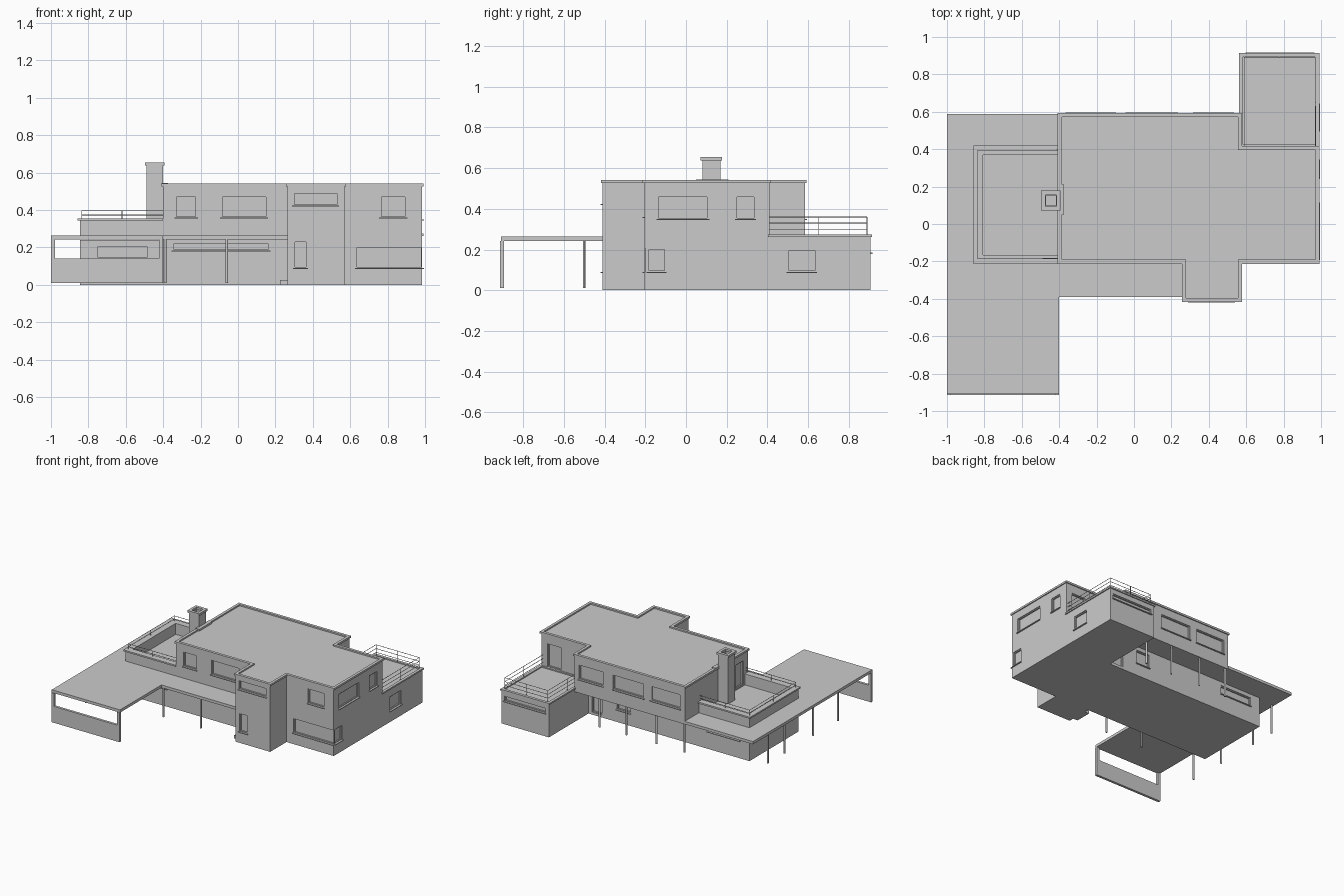
import bpy, bmesh
from mathutils import Vector

if "Cube" in bpy.data.objects:
    bpy.data.objects.remove(bpy.data.objects["Cube"])


def make(name, bm):
    bmesh.ops.recalc_face_normals(bm, faces=bm.faces)
    me = bpy.data.meshes.new(name)
    bm.to_mesh(me)
    bm.free()
    ob = bpy.data.objects.new(name, me)
    bpy.context.collection.objects.link(ob)
    return ob


def extrude(name, pts, z0, z1):
    bm = bmesh.new()
    f = bm.faces.new([bm.verts.new((x, y, z0)) for x, y in pts])
    r = bmesh.ops.extrude_face_region(bm, geom=[f])
    bmesh.ops.translate(bm, vec=(0, 0, z1 - z0),
                        verts=[v for v in r["geom"] if isinstance(v, bmesh.types.BMVert)])
    return make(name, bm)


def rect(x0, x1, y0, y1):
    return [(x0, y0), (x1, y0), (x1, y1), (x0, y1)]


def box(name, x0, x1, y0, y1, z0, z1):
    return extrude(name, rect(x0, x1, y0, y1), z0, z1)


def offset(pts, d):
    # Outward offset of a counter-clockwise right-angled outline
    out = []
    for i, p in enumerate(pts):
        a = (Vector(p) - Vector(pts[i - 1])).normalized()
        b = (Vector(pts[(i + 1) % len(pts)]) - Vector(p)).normalized()
        out.append((p[0] + d * (a.y + b.y), p[1] - d * (a.x + b.x)))
    return out


def ring(name, pts, d_out, d_in, z0, z1):
    # Closed band following an outline
    bm = bmesh.new()
    o, n = offset(pts, d_out), offset(pts, -d_in)
    loops = [[bm.verts.new((x, y, z)) for x, y in p]
             for p, z in ((o, z0), (o, z1), (n, z1), (n, z0))]
    for k in range(4):
        A, B = loops[k], loops[(k + 1) % 4]
        for i in range(len(pts)):
            j = (i + 1) % len(pts)
            bm.faces.new((A[i], A[j], B[j], B[i]))
    return make(name, bm)


def post(name, x, y, z0, z1, r=0.007):
    bpy.ops.mesh.primitive_cylinder_add(vertices=12, radius=r, depth=z1 - z0,
                                        location=(x, y, (z0 + z1) / 2))
    bpy.context.object.name = name
    bpy.ops.object.shade_smooth_by_angle()


def rail(name, pts, z, r=0.002):
    cu = bpy.data.curves.new(name, "CURVE")
    cu.dimensions = "3D"
    cu.bevel_depth, cu.bevel_resolution = r, 1
    sp = cu.splines.new("POLY")
    sp.points.add(len(pts) - 1)
    for p, (x, y) in zip(sp.points, pts):
        p.co = (x, y, z, 1)
    bpy.context.collection.objects.link(bpy.data.objects.new(name, cu))


def wall_box(name, side, pos, a0, a1, d0, d1, z0, z1):
    # Box on a wall; d is distance outward from the wall face
    s = 1 if side[0] == "+" else -1
    lo, hi = sorted((pos + s * d0, pos + s * d1))
    if side[1] == "y":
        return box(name, a0, a1, lo, hi, z0, z1)
    return box(name, lo, hi, a0, a1, z0, z1)


def window(wall, side, pos, a0, a1, z0, z1, sill=True, deep=0.016):
    cut = wall_box("window_cutter", side, pos, a0, a1, -deep, 0.02, z0, z1)
    cut.hide_render = True
    m = wall.modifiers.new("window", "BOOLEAN")
    m.operation, m.solver, m.object = "DIFFERENCE", "EXACT", cut
    bpy.context.view_layer.objects.active = wall
    bpy.ops.object.modifier_apply(modifier=m.name)
    bpy.data.objects.remove(cut)
    t = 0.006
    for u0, u1, v0, v1 in ((a0, a1, z0, z0 + t), (a0, a1, z1 - t, z1),
                           (a0, a0 + t, z0 + t, z1 - t), (a1 - t, a1, z0 + t, z1 - t)):
        wall_box("window_frame", side, pos, u0, u1, -deep, -0.006, v0, v1)
    if sill:
        wall_box("window_sill", side, pos, a0 - 0.005, a1 + 0.005, -0.006, 0.01, z0 - 0.006, z0)


# Main volumes
X0, X1, F, B = -0.40, 0.985, -0.205, 0.41
tower = [(0.265, F), (0.265, -0.41), (0.57, -0.41), (0.57, F), (X1, F), (X1, B)]
lower = extrude("ground_floor", [(-0.845, F)] + tower + [(-0.845, B)], 0, 0.24)
upper_pts = [(X0, F)] + tower + [(0.57, B), (0.57, 0.585), (X0, 0.585)]
upper = extrude("upper_floor", upper_pts, 0.24, 0.53)
ring("roof_coping", upper_pts, 0.008, 0.014, 0.526, 0.541)
garage_pts = rect(0.57, X1, B, 0.907)
garage = extrude("garage", garage_pts, 0, 0.265)
ring("garage_coping", garage_pts, 0.008, 0.014, 0.262, 0.274)
box("entry_step", 0.225, 0.265, -0.37, -0.24, 0, 0.025)

# Canopy slab with end screen and posts
extrude("canopy", [(-1, -0.91), (-0.4, -0.91), (-0.4, -0.39), (0.265, -0.39),
                   (0.265, F), (X0, F), (X0, 0.588), (-1, 0.588)], 0.243, 0.265)
box("screen_wall", -1, -0.4, -0.915, -0.895, 0.01, 0.14)
for x in (-1, -0.422):
    box("screen_pillar", x, x + 0.022, -0.915, -0.895, 0.14, 0.243)
for y in (-0.5, -0.19, 0.17, 0.38):
    post("canopy_post", -0.985, y, 0.01, 0.245)
for x in (-0.39, -0.06):
    post("front_post", x, -0.38, 0.01, 0.245)
for x in (-0.385, -0.14, 0.125, 0.36):
    post("back_post", x, 0.57, 0.01, 0.242)

# Terrace parapet, open against the upper floor
def u_shape(x0, y0, y1, t):
    return [(X0, y0), (X0, y0 + t), (x0 + t, y0 + t), (x0 + t, y1 - t),
            (X0, y1 - t), (X0, y1), (x0, y1), (x0, y0)]


extrude("terrace_parapet", u_shape(-0.845, F, B, 0.035), 0.264, 0.345)
extrude("terrace_coping", u_shape(-0.857, F - 0.01, B + 0.01, 0.05), 0.343, 0.355)

# Railings
terrace = [(X0, -0.185), (-0.835, -0.185), (-0.835, 0.395), (X0, 0.395)]
for z in (0.374, 0.397):
    rail("terrace_rail", terrace, z)
for x, y in terrace[1:3] + [(-0.62, -0.185), (-0.62, 0.395), (-0.835, 0.1)]:
    post("terrace_rail_post", x, y, 0.35, 0.398, 0.002)
deck = [(0.59, B), (0.59, 0.89), (0.97, 0.89), (0.97, B)]
for z in (0.30, 0.33, 0.36):
    rail("garage_rail", deck, z)
for x, y in deck[1:3] + [(0.59, 0.65), (0.97, 0.65), (0.78, 0.89)]:
    post("garage_rail_post", x, y, 0.265, 0.361, 0.002)

# Chimney
stack = rect(-0.488, X0, 0.08, 0.17)
ring("chimney", stack, 0, 0.018, 0.26, 0.64)
ring("chimney_cap", stack, 0.008, 0.014, 0.638, 0.655)
box("chimney_flue", -0.475, -0.413, 0.093, 0.157, 0.26, 0.61)
box("chimney_curb", -0.408, -0.375, 0.05, 0.21, 0.525, 0.545)

# Front windows
for a0, a1 in ((-0.335, -0.22), (-0.09, 0.155), (0.76, 0.90)):
    window(upper, "-y", F, a0, a1, 0.36, 0.475)
window(upper, "-y", -0.41, 0.295, 0.535, 0.425, 0.495)
window(lower, "-y", -0.41, 0.30, 0.37, 0.09, 0.235)
window(lower, "-y", F, -0.35, 0.17, 0.185, 0.225)
window(lower, "-y", F, -0.755, -0.48, 0.14, 0.21)
# Corner window
window(lower, "-y", F, 0.63, X1, 0.09, 0.205)
window(lower, "+x", X1, F + 0.017, -0.10, 0.09, 0.205)
# Right side windows
window(upper, "+x", X1, -0.14, 0.11, 0.35, 0.465)
window(upper, "+x", X1, 0.245, 0.34, 0.35, 0.465)
window(garage, "+x", X1, 0.50, 0.64, 0.09, 0.20)
# Back windows and doors
for a0, a1 in ((-0.36, -0.10), (-0.04, 0.23), (0.32, 0.53)):
    window(upper, "+y", 0.585, a0, a1, 0.35, 0.465)
window(garage, "+y", 0.907, 0.60, 0.96, 0.185, 0.225)
window(upper, "+y", B, 0.81, 0.93, 0.275, 0.46, False)
window(lower, "+y", B, -0.76, -0.48, 0.14, 0.21)
window(lower, "+y", B, 0.20, 0.32, 0.10, 0.21)
window(lower, "+y", B, 0.45, 0.54, 0.02, 0.21, False)
# Left side doors
window(upper, "-x", X0, -0.15, -0.05, 0.275, 0.465, False)
window(lower, "-x", 0.265, -0.36, -0.25, 0.025, 0.21, False)
